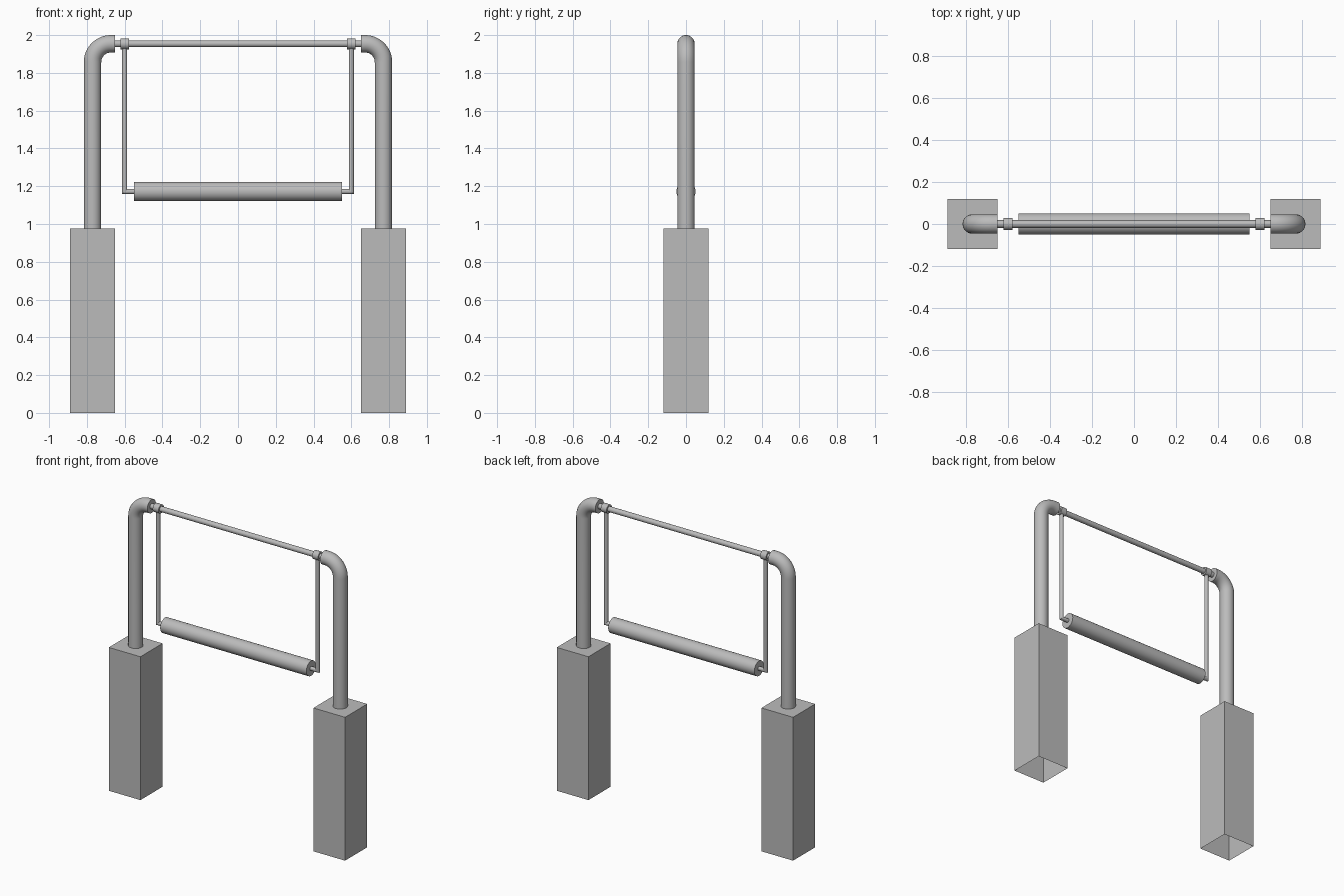
import bpy, bmesh, math
from mathutils import Vector

if "Cube" in bpy.data.objects:
    bpy.data.objects.remove(bpy.data.objects["Cube"], do_unlink=True)

GREY = (0.5, 0.5, 0.5, 1)
steel = bpy.data.materials.new("plain grey")
steel.use_nodes = True
steel.diffuse_color = GREY
steel.node_tree.nodes["Principled BSDF"].inputs["Base Color"].default_value = GREY


def finish(name, bm, smooth=True):
    bmesh.ops.recalc_face_normals(bm, faces=bm.faces)
    mesh = bpy.data.meshes.new(name)
    bm.to_mesh(mesh)
    bm.free()
    mesh.materials.append(steel)
    obj = bpy.data.objects.new(name, mesh)
    bpy.context.collection.objects.link(obj)
    if smooth:
        bpy.ops.object.select_all(action="DESELECT")
        obj.select_set(True)
        bpy.context.view_layer.objects.active = obj
        bpy.ops.object.shade_smooth_by_angle(angle=math.radians(35))
    return obj


def tube(name, path, radius, sides=32):
    """Closed round tube swept along an (x, z) path with mitred corners."""
    bm = bmesh.new()
    pts = [Vector((x, 0, z)) for x, z in path]
    rings = []
    for i, p in enumerate(pts):
        before = (p - pts[max(i - 1, 0)]).normalized()
        after = (pts[min(i + 1, len(pts) - 1)] - p).normalized()
        tangent = (before + after).normalized()
        stretch = 1 / tangent.dot(after if after.length else before)
        side = Vector((-tangent.z, 0, tangent.x)) * stretch
        ring = []
        for k in range(sides):
            a = math.tau * k / sides
            offset = side * math.cos(a) + Vector((0, math.sin(a), 0))
            ring.append(bm.verts.new(p + offset * radius))
        rings.append(ring)
    for a, b in zip(rings, rings[1:]):
        for k in range(sides):
            n = (k + 1) % sides
            bm.faces.new((a[k], a[n], b[n], b[k]))
    bm.faces.new(rings[0])
    bm.faces.new(rings[-1])
    return finish(name, bm)


def plinth(name, x, width, height):
    """Square block, open underneath."""
    bm = bmesh.new()
    bmesh.ops.create_cube(bm, size=1)
    for v in bm.verts:
        v.co = Vector((x + v.co.x * width, v.co.y * width, (v.co.z + 0.5) * height))
    bottom = [f for f in bm.faces if f.calc_center_median().z < 0.01]
    bmesh.ops.delete(bm, geom=bottom, context="FACES_ONLY")
    obj = finish(name, bm, smooth=False)
    # keep the open shell facing outward
    if obj.data.polygons[0].normal.dot(
            obj.data.polygons[0].center - Vector((x, 0, height / 2))) < 0:
        obj.data.flip_normals()


BAR_Z, ROLLER_Z = 1.954, 1.172
POST_X, BEND = 0.77, 0.097

for label, s in (("left", 1), ("right", -1)):
    plinth(label + "_plinth", s * POST_X, 0.238, 0.975)

    # Upright post with a bend turning inward
    path = [(s * POST_X, 0.97)]
    for i in range(13):
        a = math.pi / 2 * i / 12
        path.append((s * (POST_X - BEND + BEND * math.cos(a)),
                     BAR_Z - BEND + BEND * math.sin(a)))
    path.append((s * 0.65, BAR_Z))
    tube(label + "_bent_post", path, 0.046)

    # Collar on the bar and the hanger arm below it
    tube(label + "_collar", [(s * 0.622, BAR_Z), (s * 0.578, BAR_Z)], 0.029)
    tube(label + "_hanger",
         [(s * 0.6, BAR_Z - 0.01), (s * 0.6, ROLLER_Z), (s * 0.54, ROLLER_Z)],
         0.0135, 20)

tube("top_bar", [(-0.66, BAR_Z), (0.66, BAR_Z)], 0.018)
tube("roller", [(-0.55, ROLLER_Z), (0.55, ROLLER_Z)], 0.051)
